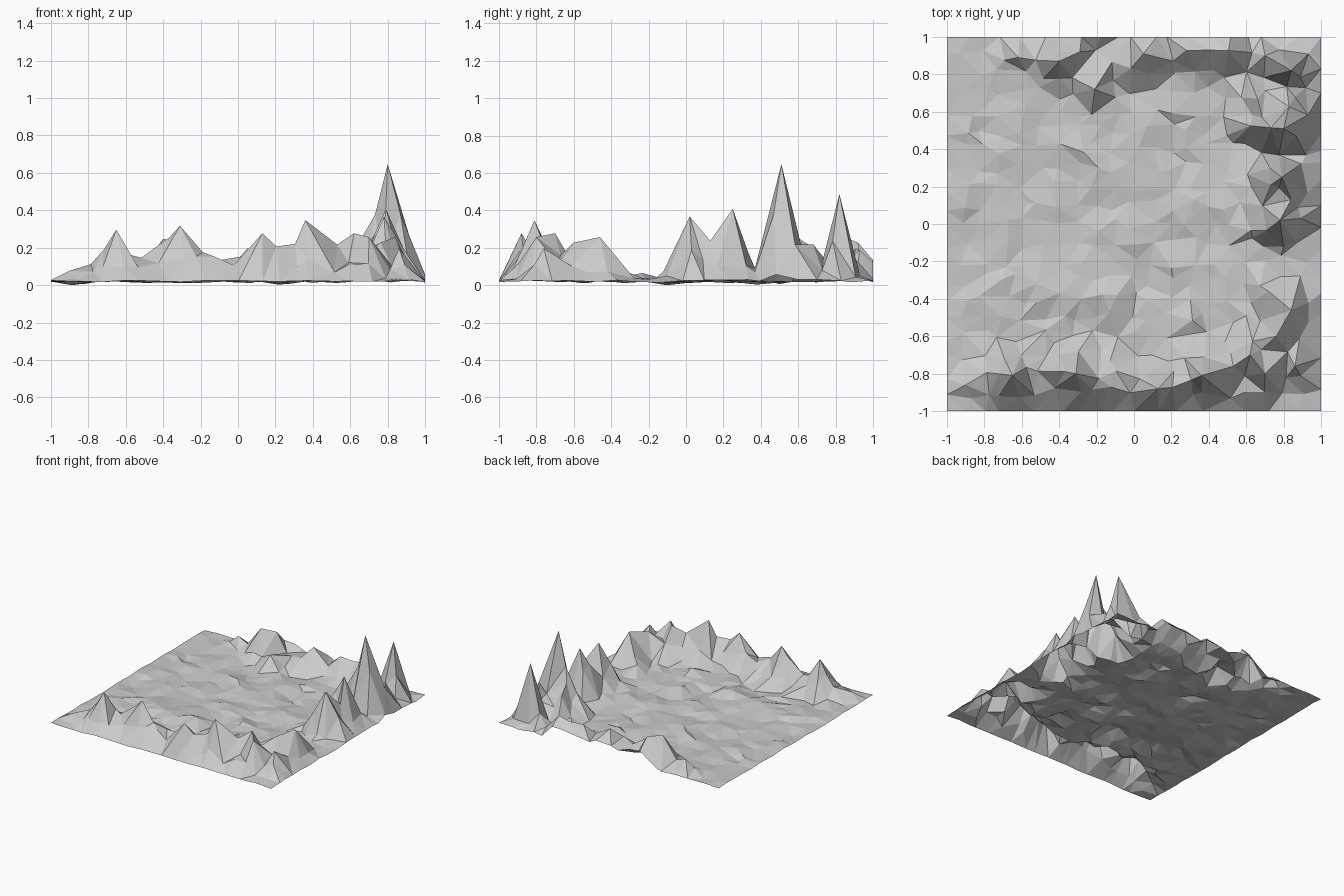
import bpy, random
from mathutils import Vector, noise
from mathutils.geometry import delaunay_2d_cdt

if "Cube" in bpy.data.objects:
    bpy.data.objects.remove(bpy.data.objects["Cube"])

random.seed(7)

# Summits: x, y, height, x reach, y reach
PEAKS = [
    # front range
    (-.90, -.86, .09, .14, .15), (-.65, -.81, .31, .25, .19), (-.31, -.80, .33, .32, .18),
    (.13, -.88, .29, .25, .15), (.36, -.81, .36, .19, .16), (.53, -.76, .23, .22, .18),
    (.62, -.70, .29, .15, .15), (.70, -.80, .27, .17, .15), (.86, -.76, .21, .14, .14),
    # right range
    (.76, -.60, .24, .15, .15), (.84, -.46, .27, .16, .15), (.72, -.36, .14, .14, .12),
    (.78, .02, .38, .21, .18), (.79, .25, .42, .21, .15), (.84, .13, .25, .17, .14),
    (.80, .51, .66, .25, .16), (.66, .67, .22, .14, .13), (.86, .68, .23, .13, .12),
    (.84, .82, .50, .16, .13), (.70, .90, .16, .15, .14),
    # back range
    (-.40, .87, .26, .19, .16), (-.29, .92, .24, .14, .18), (-.62, .89, .13, .16, .12),
    (-.21, .72, .15, .17, .20), (.05, .91, .21, .32, .20),
]


def ridge(t, centre, low, high):
    """Triangular cross-section of a range."""
    d = (centre - t) / (centre - low) if t < centre else (t - centre) / (high - centre)
    return max(0, 1 - d)


def height(x, y):
    plain = .040 + .025 * noise.noise(Vector((x * 4, y * 4, 2))) + random.uniform(-.014, .014)
    # low knolls on the plain
    for a, b, h in ((.2, -.25, .04), (.28, -.5, .05), (-.12, -.4, .05), (0, .1, .02)):
        plain += h * max(0, 1 - ((x - a) ** 2 + (y - b) ** 2) / .02)
    edge = min(1, (1 - max(abs(x), abs(y))) / .12)
    plain = .032 + (plain - .032) * max(.35, edge)
    z = 0
    # continuous low crests
    if -.85 < x < .7:
        z = .19 * ridge(y, -.83, -1, -.68)
    if y < -.3 or y > -.1:
        z = max(z, .14 * ridge(x, .84, .63, 1.06) * min(1, (1 - abs(y)) / .2))
    if -.2 < x < .55:
        z = max(z, .19 * ridge(y, .92, .76, 1.15))
    for px, py, h, rx, ry in PEAKS:
        d = (((x - px) / rx) ** 2 + ((y - py) / ry) ** 2) ** .5
        z = max(z, h * (1 - d))
    z *= random.uniform(.8, 1.15)
    # keep the front and right borders low
    if y < -.99:
        z = min(z, .03)
    if x > .99:
        z = min(z, .07)
    return max(plain, z)


# Scattered survey points: summits first, then a jittered grid around them
points = [Vector(p[:2]) for p in PEAKS]
N = 21
for i in range(N):
    for j in range(N):
        x, y = -1 + 2 * i / (N - 1), -1 + 2 * j / (N - 1)
        if 0 < i < N - 1:
            x += random.uniform(-.035, .035)
        if 0 < j < N - 1:
            y += random.uniform(-.035, .035)
        p = Vector((x, y))
        border = i in (0, N - 1) or j in (0, N - 1)
        if border or all((p - Vector(q[:2])).length > .055 for q in PEAKS):
            points.append(p)

verts, _, faces, *_ = delaunay_2d_cdt(points, [], [], 0, 1e-5)
summit = {(round(p[0], 3), round(p[1], 3)): p[2] for p in PEAKS}
coords = []
for v in verts:
    h = summit.get((round(v.x, 3), round(v.y, 3)))
    coords.append([v.x, v.y, height(v.x, v.y) if h is None else h])
low = min(c[2] for c in coords)
for c in coords:
    c[2] -= low

# Terrain sheet
mesh = bpy.data.meshes.new("mountain_terrain")
mesh.from_pydata(coords, [], [list(f) for f in faces])
mesh.update()
terrain = bpy.data.objects.new("mountain_terrain", mesh)
bpy.context.collection.objects.link(terrain)
